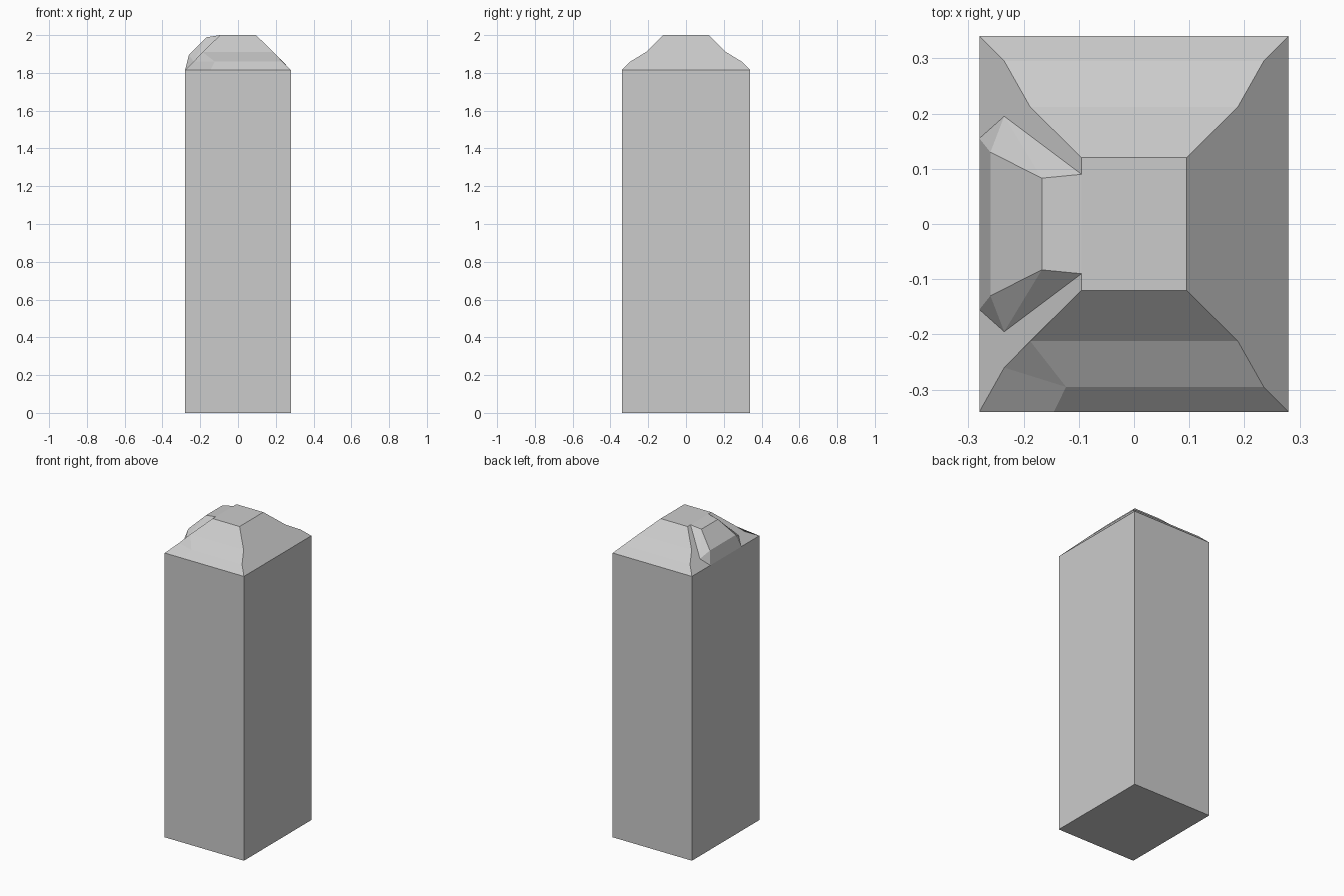
import bpy, bmesh

if "Cube" in bpy.data.objects:
    bpy.data.objects.remove(bpy.data.objects["Cube"])

bm = bmesh.new()


def face(*pts):
    """Add one flat face; shared corners are welded at the end."""
    return bm.faces.new([bm.verts.new(p) for p in pts])


def flip(pts):
    return [(x, -y, z) for x, y, z in pts]


# Roof profile: half width, half depth, height for each ring
rings = [(0.28, 0.34, 1.815), (0.235, 0.295, 1.86),
         (0.188, 0.212, 1.91), (0.095, 0.12, 2.0)]

# Left end of the front rings, with one sunken corner
front_left = [(-0.28, -0.34, 1.815), (-0.235, -0.26, 1.86),
              (-0.188, -0.212, 1.91), (-0.095, -0.12, 2.0)]
front_right = [(x, -y, z) for x, y, z in rings]
back_left = [(-x, y, z) for x, y, z in rings]

# Dormer: foot line on the slope and raised ridge line (back half)
foot = [(-0.28, 0.155, 1.815), (-0.235, 0.195, 1.86), (-0.095, 0.09, 2.0)]
ridge = [(-0.26, 0.13, 1.895), (-0.167, 0.083, 1.988)]
foot_f, ridge_f = flip(foot), flip(ridge)

# Back slope strips and right slope
for i in range(3):
    face(rings[i], rings[i + 1], back_left[i + 1], back_left[i])
face(*front_right, *reversed(rings))

# Front slope with chipped left corner
dent_low, dent_high = (-0.145, -0.34, 1.815), (-0.123, -0.295, 1.86)
face(front_left[0], dent_low, dent_high, front_left[1])
face(dent_high, front_left[2], front_left[1])
face(dent_low, front_right[0], front_right[1], dent_high)
face(dent_high, front_right[1], front_right[2], front_left[2])
face(front_left[2], front_right[2], front_right[3], front_left[3])

# Left slope on both sides of the dormer
face(*back_left, foot[2], foot[1], foot[0])
face(*front_left, foot_f[2], foot_f[1], foot_f[0])

# Dormer cheeks, front and roof
for f, r in ((foot, ridge), (foot_f, ridge_f)):
    face(f[0], f[1], r[0])
    face(f[1], r[1], r[0])
    face(f[1], f[2], r[1])
face(foot[0], ridge[0], ridge_f[0], foot_f[0])
face(ridge[0], ridge[1], ridge_f[1], ridge_f[0])
face(ridge[1], foot[2], foot_f[2], ridge_f[1])

# Flat top
face(front_left[3], front_right[3], rings[3], back_left[3], foot[2], foot_f[2])

# Walls follow the eave, then the floor
eave = [front_left[0], dent_low, front_right[0], rings[0],
        back_left[0], foot[0], foot_f[0]]
for a, b in zip(eave, eave[1:] + eave[:1]):
    face((a[0], a[1], 0), (b[0], b[1], 0), b, a)
face(*[(x, y, 0) for x, y, z in reversed(eave)])

bmesh.ops.remove_doubles(bm, verts=bm.verts, dist=0.0005)
bmesh.ops.recalc_face_normals(bm, faces=bm.faces)
mesh = bpy.data.meshes.new("tower_block")
bm.to_mesh(mesh)
bm.free()
bpy.context.collection.objects.link(bpy.data.objects.new("tower_block", mesh))
